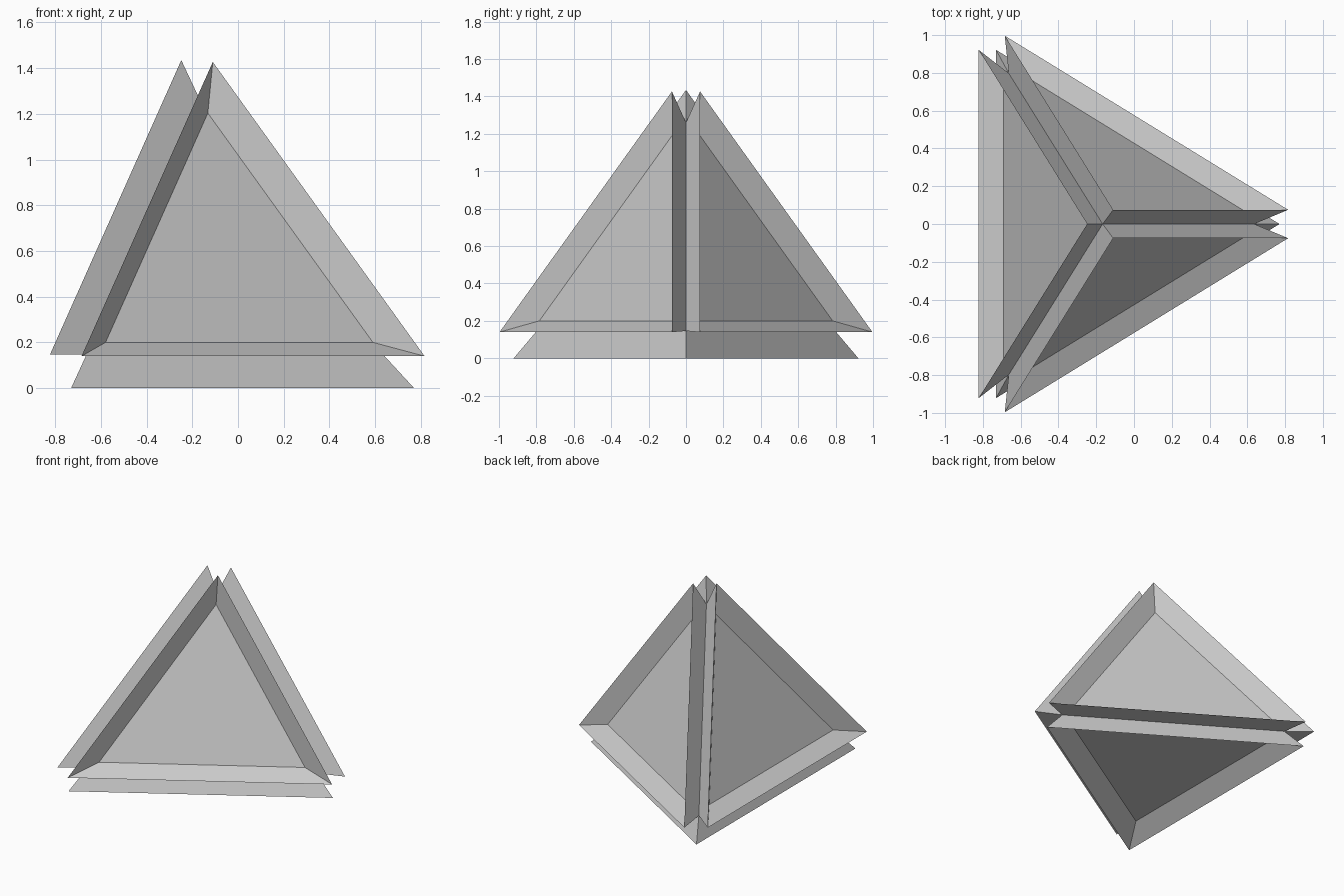
import bpy, bmesh

if "Cube" in bpy.data.objects:
    bpy.data.objects.remove(bpy.data.objects["Cube"])

# Core tetrahedron: its edges are the bottoms of the V grooves
CORNERS = [(0.636, 0, 0.146), (-0.663, 0.798, 0.146),
           (-0.663, -0.798, 0.146), (-0.166, 0, 1.26)]
FACES = [(0, 2, 1), (0, 1, 3), (1, 2, 3), (2, 0, 3)]

bm = bmesh.new()
verts = [bm.verts.new(c) for c in CORNERS]
for f in FACES:
    bm.faces.new([verts[i] for i in f])
bmesh.ops.recalc_face_normals(bm, faces=bm.faces)


def push_faces(faces, distance, scale):
    """Extrude each face on its own along its normal and scale it about its centre."""
    faces = bmesh.ops.extrude_discrete_faces(bm, faces=faces)["faces"]
    for face in faces:
        face.normal_update()
        centre = face.calc_center_median()
        offset = face.normal * distance
        for v in face.verts:
            v.co = centre + (v.co - centre) * scale + offset
    return faces


# Flared rims, then recessed triangular panels
rims = push_faces(bm.faces[:], 0.146, 1.155)
push_faces(rims, -0.097, 0.9 / 1.155)

mesh = bpy.data.meshes.new("recessed_tetrahedron")
bm.to_mesh(mesh)
bm.free()
obj = bpy.data.objects.new("recessed_tetrahedron", mesh)
bpy.context.collection.objects.link(obj)
